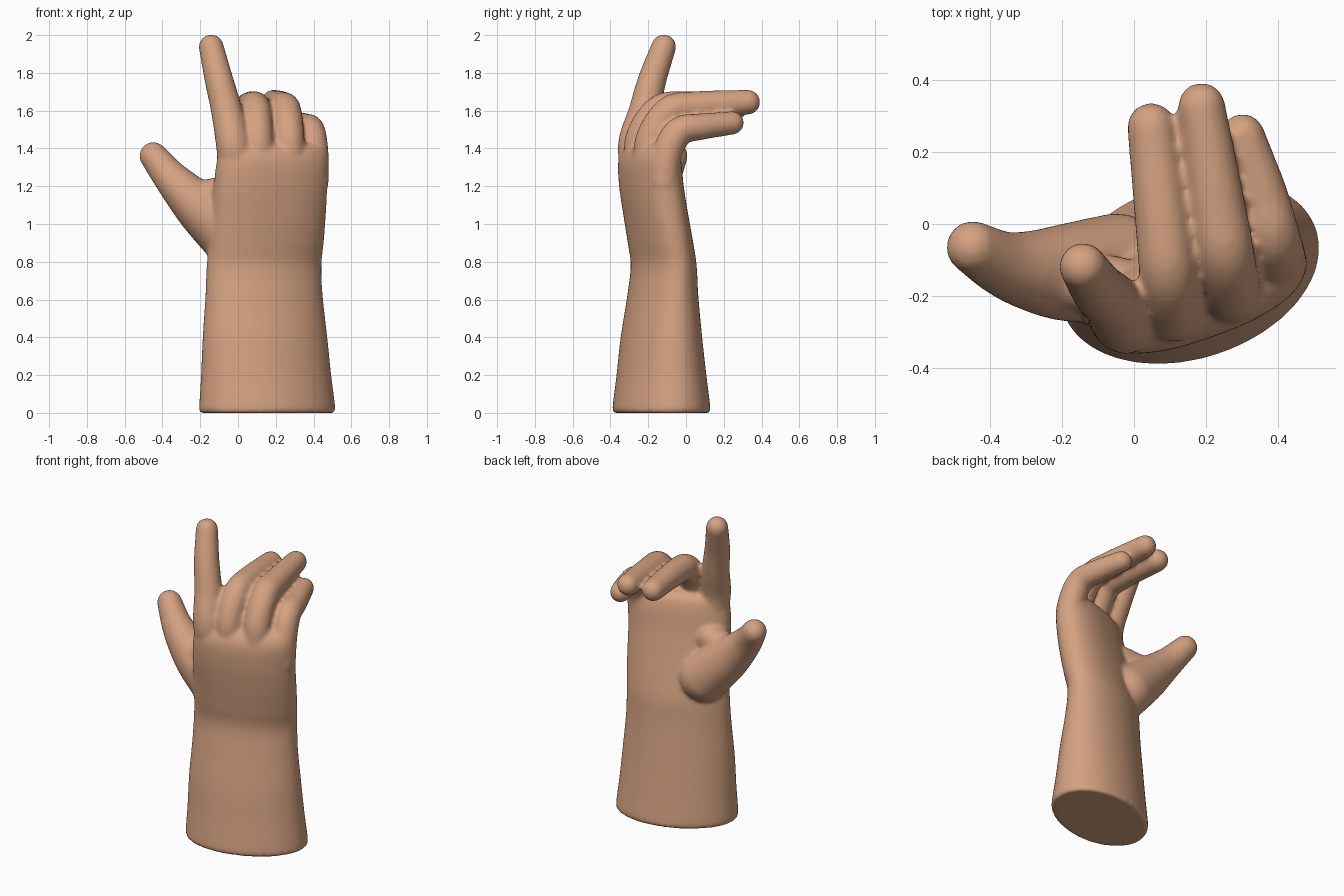
import bpy, bmesh
from math import sin, cos, pi, radians, copysign
from mathutils import Vector

if "Cube" in bpy.data.objects:
    bpy.data.objects.remove(bpy.data.objects["Cube"])

bm = bmesh.new()


def spline(pts, t):
    """Catmull-Rom point on a list of equal-length tuples."""
    i = min(int(t), len(pts) - 2)
    u = t - i
    p1, p2 = pts[i], pts[i + 1]
    p0 = pts[i - 1] if i else [2 * a - b for a, b in zip(p1, p2)]
    p3 = pts[i + 2] if i + 2 < len(pts) else [2 * b - a for a, b in zip(p1, p2)]
    return [0.5 * (2 * b + (c - a) * u + (2 * a - 5 * b + 4 * c - d) * u * u
                   + (3 * b - a - 3 * c + d) * u ** 3)
            for a, b, c, d in zip(p0, p1, p2, p3)]


def loft(rings):
    """Skin closed rings of points and cap both ends."""
    vs = [[bm.verts.new(p) for p in r] for r in rings]
    n = len(vs[0])
    for a, b in zip(vs, vs[1:]):
        for k in range(n):
            bm.faces.new((a[k], a[(k + 1) % n], b[(k + 1) % n], b[k]))
    bm.faces.new(vs[0][::-1])
    bm.faces.new(vs[-1])


def digit(pts, ref, steps=8, n=28):
    """Tapered round-ended tube through (x, y, z, radius) points."""
    m = (len(pts) - 1) * steps
    s = [spline(pts, i / steps) for i in range(m + 1)]
    c = [Vector(p[:3]) for p in s]
    rings = []

    def ring(o, t, r):
        u = t.cross(ref).normalized()
        v = t.cross(u)
        rings.append([o + r * (cos(2 * pi * k / n) * u + sin(2 * pi * k / n) * v)
                      for k in range(n)])

    t0, t1 = (c[1] - c[0]).normalized(), (c[-1] - c[-2]).normalized()
    for k in range(1, 8):
        a, r = pi / 2 * k / 8, s[0][3]
        ring(c[0] - t0 * r * cos(a), t0, r * sin(a))
    for i in range(m + 1):
        ring(c[i], (c[min(i + 1, m)] - c[max(i - 1, 0)]).normalized(), s[i][3])
    for k in range(1, 8):
        a, r = pi / 2 * k / 8, s[-1][3]
        ring(c[-1] + t1 * r * sin(a), t1, r * cos(a))
    loft(rings)


# Forearm, wrist and palm: (z, centre x, centre y, half width, half depth, tilt, squareness)
sections = [
    (0.00, 0.155, -0.130, 0.362, 0.237, 18, 2.0),
    (0.02, 0.155, -0.130, 0.371, 0.245, 18, 2.0),
    (0.20, 0.149, -0.130, 0.355, 0.222, 18, 2.0),
    (0.40, 0.143, -0.130, 0.341, 0.198, 18, 2.0),
    (0.62, 0.138, -0.123, 0.322, 0.168, 18, 2.0),
    (0.78, 0.138, -0.118, 0.316, 0.152, 18, 2.0),
    (0.90, 0.150, -0.135, 0.315, 0.148, 18, 2.1),
    (1.05, 0.162, -0.160, 0.314, 0.143, 18, 2.2),
    (1.20, 0.172, -0.183, 0.312, 0.136, 19, 2.3),
    (1.33, 0.182, -0.192, 0.308, 0.125, 20, 2.4),
    (1.40, 0.185, -0.188, 0.290, 0.100, 20, 2.4),
    (1.43, 0.185, -0.185, 0.250, 0.060, 20, 2.4),
]
body = []
for i in range((len(sections) - 1) * 5 + 1):
    z, cx, cy, a, b, tilt, e = spline(sections, i / 5)
    ct, st = cos(radians(tilt)), sin(radians(tilt))
    row = []
    for k in range(64):
        w = 2 * pi * k / 64
        x = a * copysign(abs(cos(w)) ** (2 / e), cos(w))
        y = b * copysign(abs(sin(w)) ** (2 / e), sin(w))
        row.append((cx + x * ct - y * st, cy + x * st + y * ct, max(z, 0)))
    body.append(row)
loft(body)

# Four fingers: the index points up, the others curl back
X, Y = Vector((1, 0, 0)), Vector((0, 1, 0))
fingers = [
    [(-0.01, -0.25, 1.25, .09), (-0.025, -0.268, 1.42, .092), (-0.06, -0.22, 1.60, .083),
     (-0.10, -0.18, 1.76, .076), (-0.142, -0.118, 1.938, .066)],
    [(0.11, -0.24, 1.28, .08), (0.105, -0.24, 1.45, .082), (0.095, -0.145, 1.60, .08),
     (0.08, 0.0, 1.627, .077), (0.048, 0.27, 1.625, .067)],
    [(0.27, -0.20, 1.28, .08), (0.27, -0.185, 1.45, .082), (0.255, -0.09, 1.595, .081),
     (0.232, 0.04, 1.622, .08), (0.188, 0.327, 1.645, .066)],
    [(0.40, -0.115, 1.22, .08), (0.40, -0.10, 1.37, .08), (0.385, -0.035, 1.49, .077),
     (0.358, 0.08, 1.515, .07), (0.302, 0.245, 1.535, .062)],
]
for f in fingers:
    digit(f, X)

# Thumb with its fleshy base, and the web to the index finger
digit([(-0.05, -0.125, 0.94, .155), (-0.195, -0.135, 1.08, .135), (-0.295, -0.128, 1.18, .11),
       (-0.37, -0.108, 1.262, .09), (-0.448, -0.065, 1.36, .074)], Y)
digit([(-0.29, -0.13, 1.175, .085), (-0.19, -0.15, 1.15, .085), (-0.05, -0.18, 1.17, .09)], Y)

bmesh.ops.recalc_face_normals(bm, faces=bm.faces)
mesh = bpy.data.meshes.new("hand")
bm.to_mesh(mesh)
bm.free()
hand = bpy.data.objects.new("hand", mesh)
bpy.context.collection.objects.link(hand)

# Fuse everything into one smooth skin
rm = hand.modifiers.new("fuse", 'REMESH')
rm.mode = 'VOXEL'
rm.voxel_size = 0.012
rm.use_smooth_shade = True
sm = hand.modifiers.new("soften", 'SMOOTH')
sm.factor = 0.5
sm.iterations = 8

skin = bpy.data.materials.new("skin")
skin.diffuse_color = (0.66, 0.36, 0.22, 1)
skin.use_nodes = True
skin.node_tree.nodes["Principled BSDF"].inputs["Base Color"].default_value = skin.diffuse_color
mesh.materials.append(skin)
